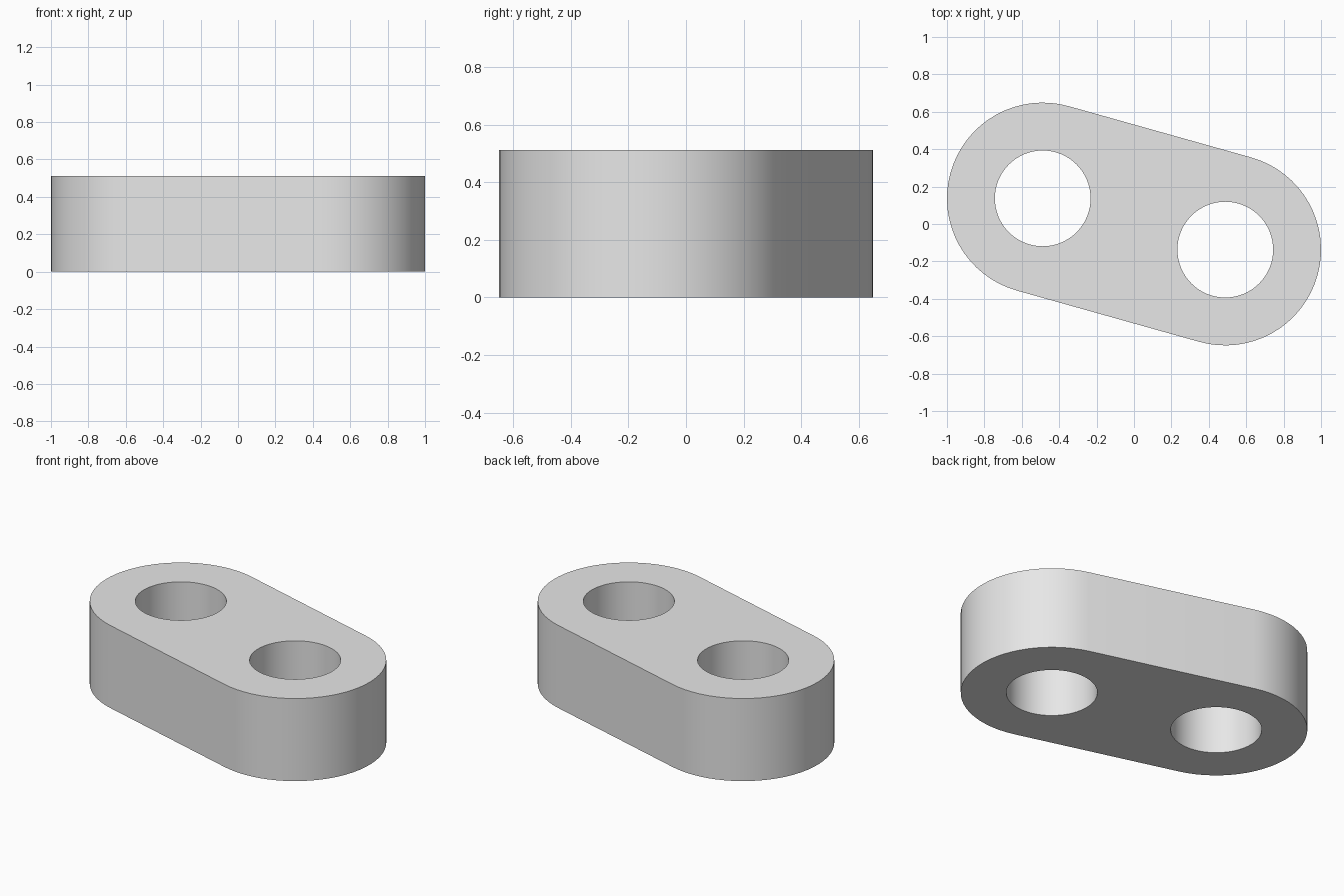
import bpy
import bmesh
from math import atan2, cos, sin, pi, radians

if "Cube" in bpy.data.objects:
    bpy.data.objects.remove(bpy.data.objects["Cube"], do_unlink=True)

CX, CY = 0.488, 0.137      # hole centre offsets
OUTER, HOLE, HEIGHT = 0.512, 0.256, 0.512
SEGMENTS = 64
tilt = atan2(-CY, CX)

grey = bpy.data.materials.new("light grey")
grey.use_nodes = True
grey.diffuse_color = (0.8, 0.8, 0.8, 1)
grey.node_tree.nodes["Principled BSDF"].inputs["Base Color"].default_value = (0.8, 0.8, 0.8, 1)


def half_round(cx, cy, start):
    """Points of a half circle, counter-clockwise from the start angle."""
    steps = SEGMENTS // 2
    return [(cx + OUTER * cos(start + pi * i / steps),
             cy + OUTER * sin(start + pi * i / steps), 0) for i in range(steps + 1)]


# Link plate: two rounded ends joined by straight sides, extruded upwards
outline = half_round(CX, -CY, tilt - pi / 2) + half_round(-CX, CY, tilt + pi / 2)
bm = bmesh.new()
face = bm.faces.new([bm.verts.new(p) for p in outline])
top = bmesh.ops.extrude_face_region(bm, geom=[face])["geom"]
bmesh.ops.translate(bm, vec=(0, 0, HEIGHT),
                    verts=[v for v in top if isinstance(v, bmesh.types.BMVert)])
bmesh.ops.recalc_face_normals(bm, faces=bm.faces)
mesh = bpy.data.meshes.new("link_plate")
bm.to_mesh(mesh)
bm.free()
mesh.materials.append(grey)
plate = bpy.data.objects.new("link_plate", mesh)
bpy.context.collection.objects.link(plate)

# Two through holes
for name, side in (("left_hole", 1), ("right_hole", -1)):
    bpy.ops.mesh.primitive_cylinder_add(vertices=SEGMENTS, radius=HOLE, depth=HEIGHT * 2,
                                        location=(side * CX, -side * CY, HEIGHT / 2))
    cutter = bpy.context.object
    cutter.name = name
    cutter.hide_render = True
    cutter.data.materials.append(grey)
    cut = plate.modifiers.new(name, 'BOOLEAN')
    cut.operation = 'DIFFERENCE'
    cut.solver = 'EXACT'
    cut.object = cutter
    bpy.ops.object.select_all(action='DESELECT')
    plate.select_set(True)
    bpy.context.view_layer.objects.active = plate
    bpy.ops.object.modifier_apply(modifier=name)
    bpy.data.objects.remove(cutter, do_unlink=True)

# Smooth round walls, sharp rims
bpy.ops.object.shade_smooth_by_angle(angle=radians(30))
